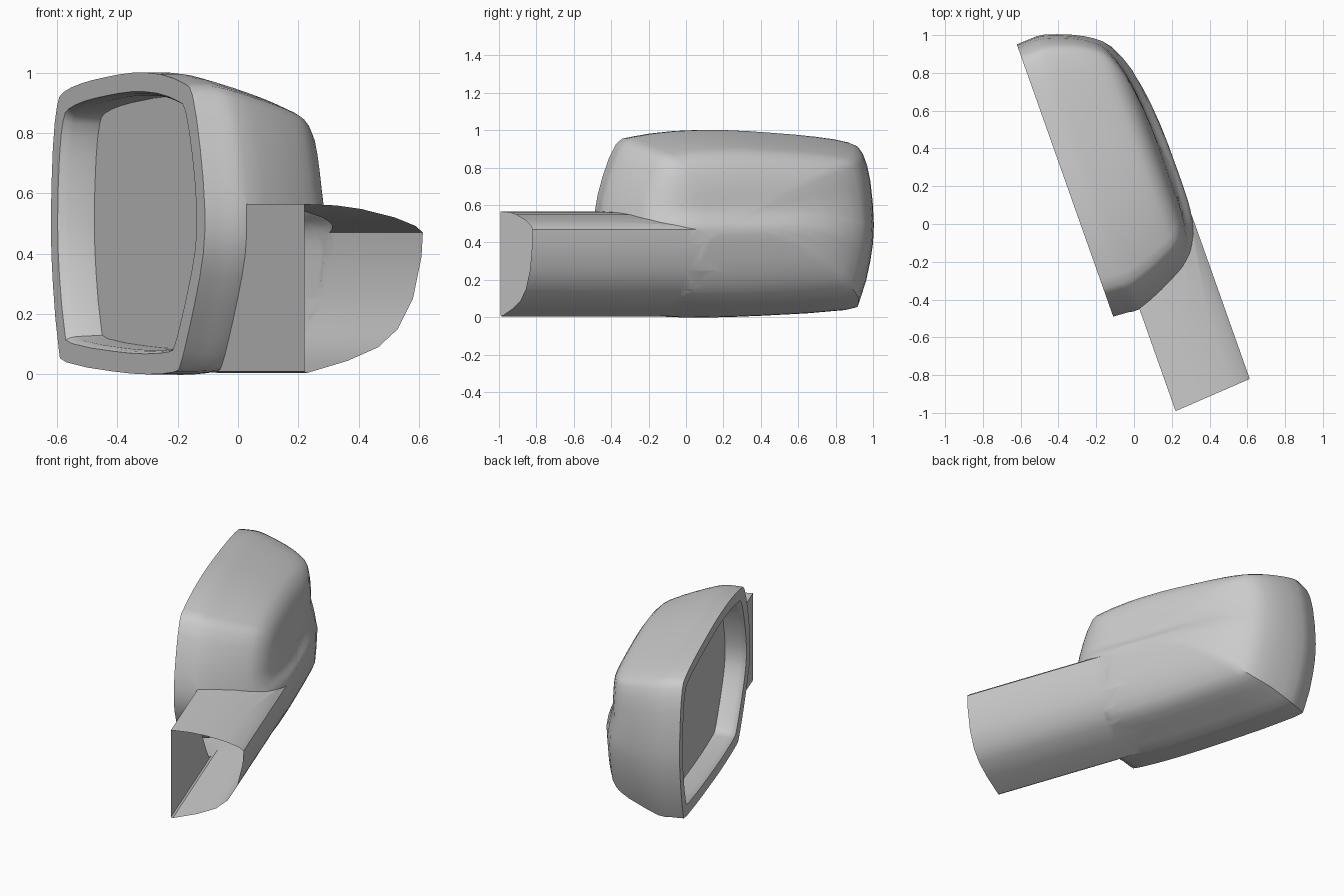
import bpy, bmesh
from mathutils import Vector

if "Cube" in bpy.data.objects:
    bpy.data.objects.remove(bpy.data.objects["Cube"])

# Local frame: u runs along the mirror face, w is depth behind it
ORIGIN = Vector((-0.11, -0.49, 0))
U = Vector((-0.334, 0.943, 0))
W = Vector((0.943, 0.334, 0))


def world(u, w, z):
    return ORIGIN + U * u + W * w + Vector((0, 0, z))


def local(p):
    d = p - ORIGIN
    return d.dot(U), d.dot(W)


def catmull(points, steps, closed):
    """Smooth curve through the points, any dimension."""
    n = len(points)
    out = []
    for i in range(n if closed else n - 1):
        ids = [i - 1, i, i + 1, i + 2]
        ids = [k % n if closed else min(max(k, 0), n - 1) for k in ids]
        a, b, c, d = (points[k] for k in ids)
        for s in range(steps):
            t = s / steps
            out.append(tuple(
                0.5 * (2 * q + (r - p) * t + (2 * p - 5 * q + 4 * r - v) * t * t
                       + (3 * q - p - 3 * r + v) * t ** 3)
                for p, q, r, v in zip(a, b, c, d)))
    if not closed:
        out.append(points[-1])
    return out


def loft(name, rings):
    """Closed solid skinned through rings of world points."""
    bm = bmesh.new()
    vr = [[bm.verts.new(p) for p in r] for r in rings]
    n = len(vr[0])
    for a, b in zip(vr, vr[1:]):
        for i in range(n):
            j = (i + 1) % n
            bm.faces.new((a[i], a[j], b[j], b[i]))
    bm.faces.new(vr[0])
    bm.faces.new(vr[-1])
    bmesh.ops.recalc_face_normals(bm, faces=bm.faces)
    mesh = bpy.data.meshes.new(name)
    bm.to_mesh(mesh)
    bm.free()
    ob = bpy.data.objects.new(name, mesh)
    bpy.context.collection.objects.link(ob)
    return ob


# Face outline, normalised (u, z)
outline = catmull([
    (1, .5), (.987, .75), (.96, .89), (.92, .935), (.8, .965), (.647, .985),
    (.47, 1), (.29, .995), (.137, .965), (.08, .925), (.03, .75), (0, .55),
    (.01, .4), (.06, .25), (.115, .12), (.16, .03), (.2, .008), (.37, 0),
    (.6, .01), (.9, .04), (.95, .09), (.987, .3)], 2, True)


def ring(w, u0, u1, z0, z1):
    pts = []
    for a, b in outline:
        u, z = u0 + a * (u1 - u0), z0 + b * (z1 - z0)
        s = min(max((z - .47) / .11, 0), 1)
        # upper half sits back a little, leaving a soft ledge
        back = .05 * s * s * (3 - 2 * s) * (max(w, 0) / .58) ** 3
        pts.append(world(u, w - back, z))
    return pts


# Housing: recess from the glass out to the rim, then the bulged shell
PANE = (.12, .11, 1.435, .085, .92)
recess = [PANE, (.03, .10, 1.443, .08, .925), (.012, .09, 1.453, .075, .93)]
rim = [(0, .082, 1.461, .068, .937)]
shell = catmull([
    (0, 0, 1.528, 0, 1), (.08, -.005, 1.532, 0, 1), (.15, -.009, 1.529, .002, .985),
    (.29, .045, 1.48, .045, .945), (.40, .10, 1.42, .08, .91),
    (.47, .145, 1.35, .13, .88), (.53, .22, 1.2, .24, .82),
    (.565, .31, 1.0, .37, .72), (.578, .42, .8, .44, .62),
    (.58, .6, .64, .5, .52)], 2, False)
housing = loft("mirror_housing", [ring(*r) for r in recess + rim + shell])

# Arm: constant section (w, z), merged into the shell
section = [(.144, .565), (.26, .56), (.35, .548), (.47, .52), (.545, .492), (.571, .47),
           (.566, .39), (.535, .25), (.48, .15), (.41, .09), (.30, .045),
           (.155, .005), (.144, .01)]


def arm_ring(u, k):
    return [world(u + .07 * (w - .144), .36 + (w - .36) * k, .3 + (z - .3) * k)
            for w, z in section]


arm = loft("arm", [arm_ring(u, k) for u, k in
                   ((-.582, 1), (-.2, 1), (.3, 1), (.55, .985), (.8, .93))])
mod = housing.modifiers.new("join_arm", 'BOOLEAN')
mod.operation = 'UNION'
mod.solver = 'EXACT'
mod.object = arm
bpy.context.view_layer.objects.active = housing
housing.select_set(True)
bpy.ops.object.modifier_apply(modifier=mod.name)
bpy.data.objects.remove(arm)

# Open the arm end and the place of the glass
bm = bmesh.new()
bm.from_mesh(housing.data)
gone = []
for f in bm.faces:
    uw = [local(v.co) for v in f.verts]
    if all(u < -.54 for u, w in uw) or all(abs(w - PANE[0]) < .002 and .05 < u < 1.45 for u, w in uw) \
            and abs(f.normal.dot(W)) > .9:
        gone.append(f)
bmesh.ops.delete(bm, geom=gone, context='FACES')
bm.to_mesh(housing.data)
bm.free()
bpy.ops.object.shade_smooth_by_angle(angle=0.6)

# Glass pane
pane = bpy.data.meshes.new("mirror_glass")
pts = ring(*PANE)
pane.from_pydata(pts, [], [list(range(len(pts)))])
glass = bpy.data.objects.new("mirror_glass", pane)
bpy.context.collection.objects.link(glass)
